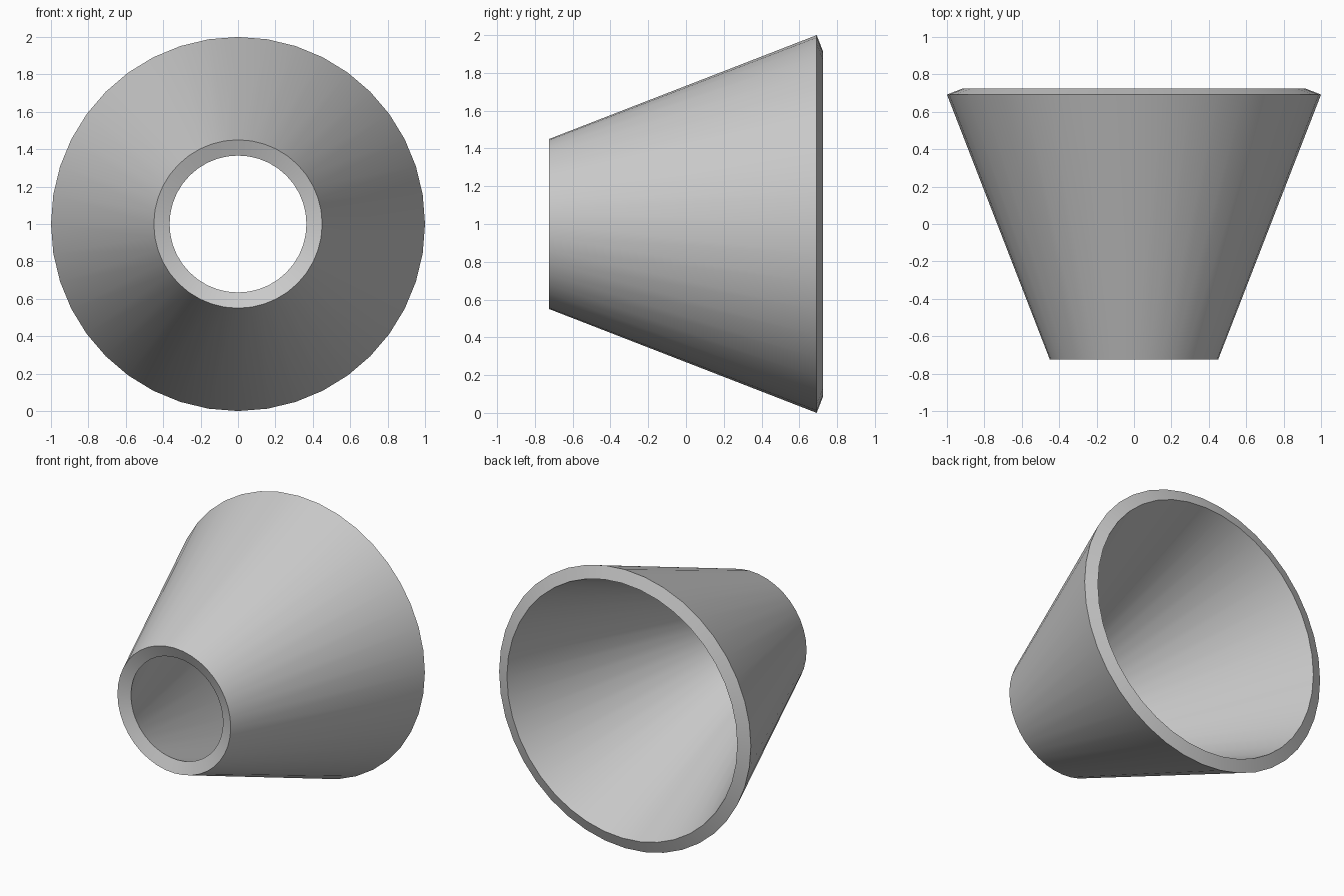
import bpy, bmesh, math
from mathutils import Vector, Matrix

default = bpy.data.objects.get("Cube")
if default:
    bpy.data.objects.remove(default, do_unlink=True)

SIDES = 40
CENTRE = Vector((0, 0, 1))

# Single flat grey
grey = bpy.data.materials.new("plain_grey")
grey.use_nodes = True
colour = (0.6, 0.6, 0.6, 1)
grey.diffuse_color = colour
bsdf = next(n for n in grey.node_tree.nodes if n.type == 'BSDF_PRINCIPLED')
bsdf.inputs["Base Color"].default_value = colour

# Wall cross-section as (radius, y): outer narrow, outer wide, inner wide, inner narrow
profile = [(0.45, -0.725), (1.0, 0.692), (0.915, 0.725), (0.366, -0.692)]

# Sweep the closed wall section around the y axis
bm = bmesh.new()
verts = [bm.verts.new(CENTRE + Vector((0, y, r))) for r, y in profile]
edges = [bm.edges.new((verts[i], verts[(i + 1) % len(verts)])) for i in range(len(verts))]
bmesh.ops.spin(bm, geom=verts + edges, cent=CENTRE, axis=(0, 1, 0),
               angle=math.tau, steps=SIDES, use_merge=True)
bmesh.ops.remove_doubles(bm, verts=bm.verts, dist=0.0005)
bmesh.ops.recalc_face_normals(bm, faces=bm.faces)

mesh = bpy.data.meshes.new("hollow_cone")
bm.to_mesh(mesh)
bm.free()
mesh.materials.append(grey)
cone = bpy.data.objects.new("hollow_cone", mesh)
bpy.context.collection.objects.link(cone)

# Smooth walls with sharp rims
for other in bpy.context.selected_objects:
    other.select_set(False)
cone.select_set(True)
bpy.context.view_layer.objects.active = cone
bpy.ops.object.shade_smooth_by_angle(angle=math.radians(30))
